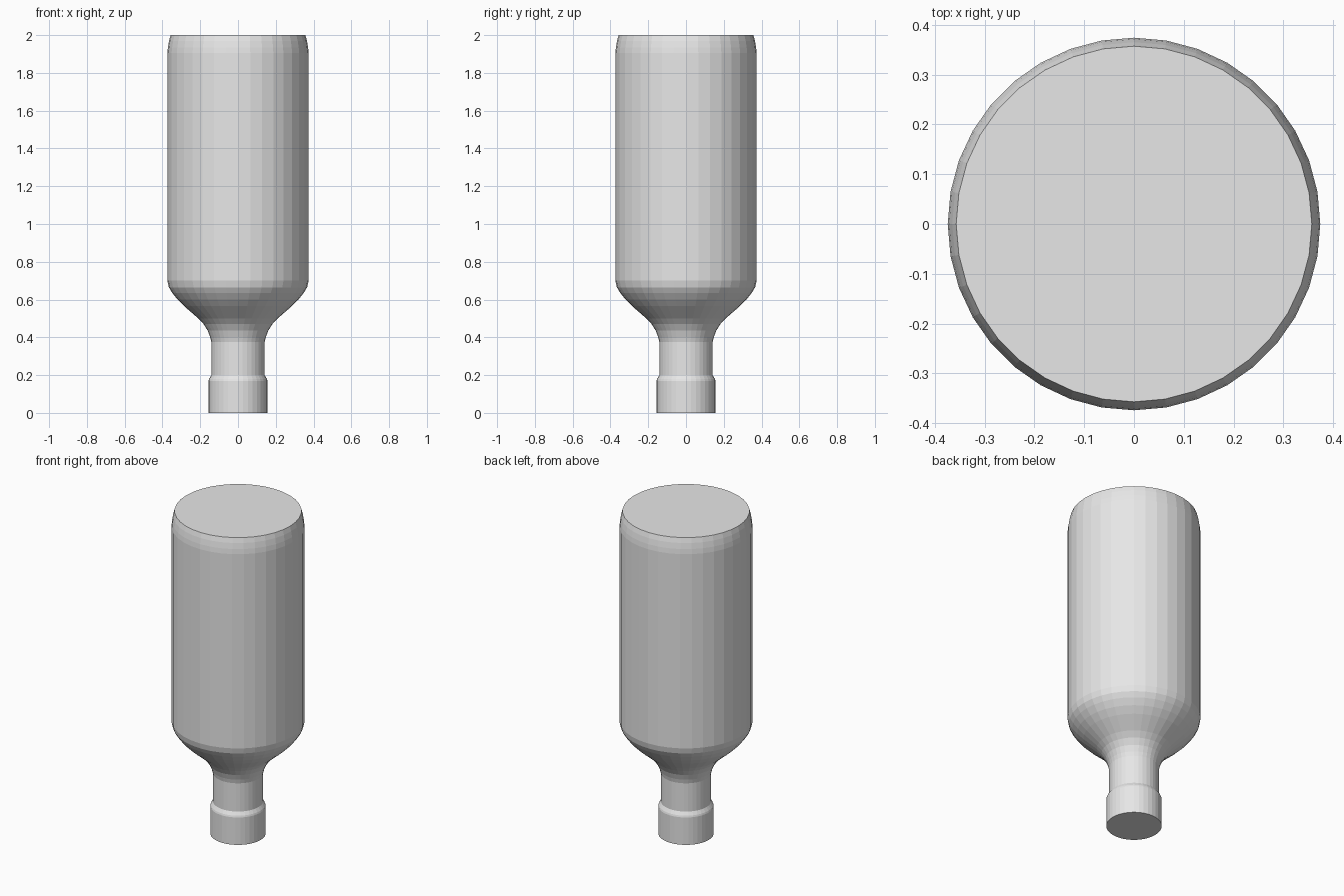
import bpy
import bmesh
from math import cos, sin, tau

cube = bpy.data.objects.get("Cube")
if cube:
    bpy.data.objects.remove(cube)

SIDES = 36

grey = bpy.data.materials.new("light_grey")
grey.use_nodes = True
colour = (0.8, 0.8, 0.8, 1)
grey.diffuse_color = colour
grey.node_tree.nodes["Principled BSDF"].inputs["Base Color"].default_value = colour


def lathe(name, profile):
    """Turn a (radius, height) profile round z and close both ends."""
    bm = bmesh.new()
    rings = [[bm.verts.new((r * cos(tau * i / SIDES), r * sin(tau * i / SIDES), z))
              for i in range(SIDES)] for r, z in profile]
    for low, high in zip(rings, rings[1:]):
        for i in range(SIDES):
            j = (i + 1) % SIDES
            bm.faces.new((low[i], low[j], high[j], high[i]))
    bm.faces.new(rings[0][::-1])
    bm.faces.new(rings[-1])
    mesh = bpy.data.meshes.new(name)
    bm.to_mesh(mesh)
    bm.free()
    mesh.materials.append(grey)
    obj = bpy.data.objects.new(name, mesh)
    bpy.context.collection.objects.link(obj)
    return obj


# Upside-down bottle: stopper, neck, flared shoulder, body, rounded base
lathe("bottle", [
    (0.156, 0), (0.156, 0.17), (0.153, 0.18), (0.141, 0.2),
    (0.141, 0.375), (0.147, 0.4), (0.16, 0.435), (0.182, 0.47),
    (0.21, 0.5), (0.285, 0.565), (0.32, 0.6), (0.348, 0.635),
    (0.366, 0.665), (0.374, 0.7),
    (0.374, 1.905), (0.371, 1.935), (0.365, 1.97), (0.357, 2),
])
